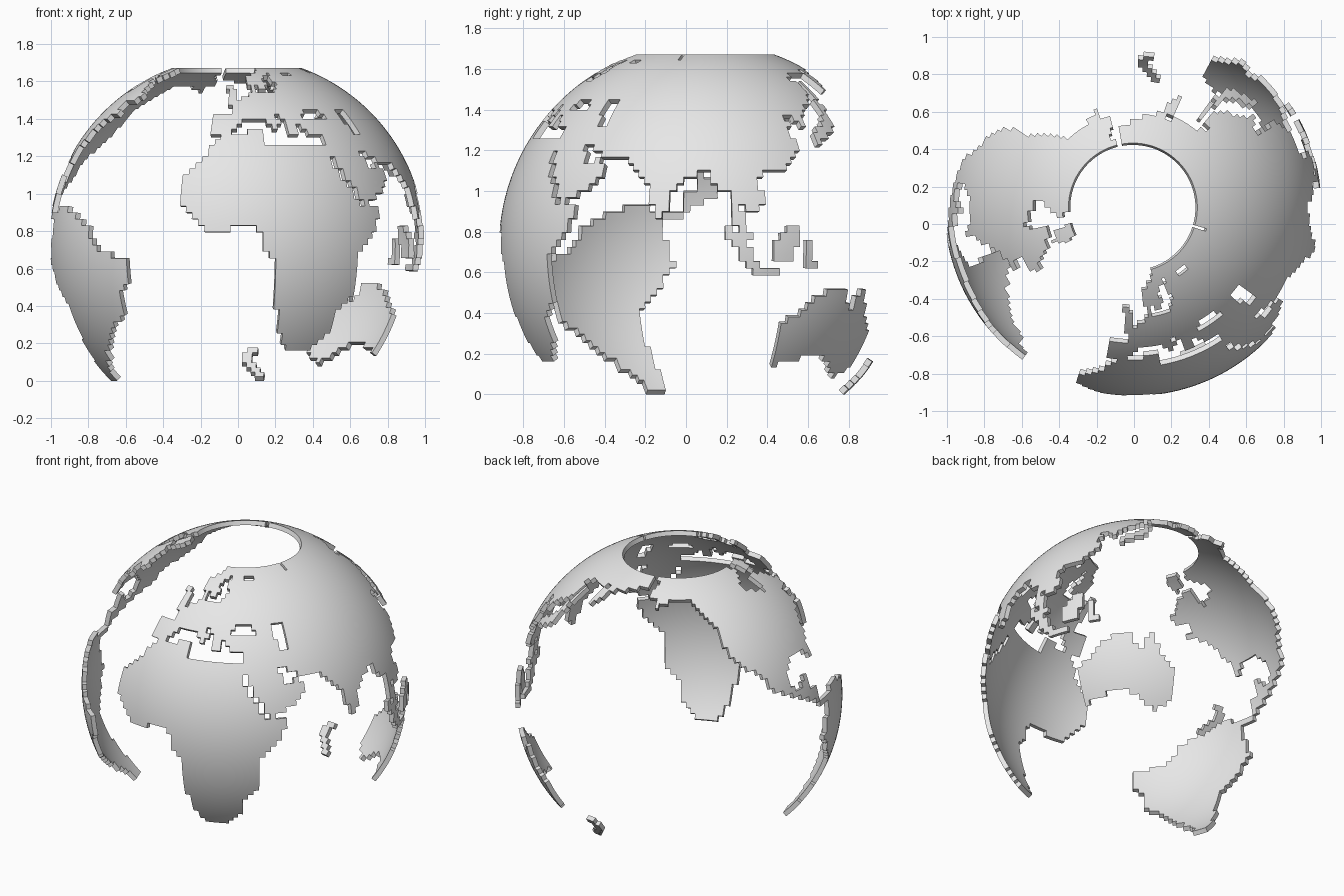
import bpy
import bmesh
from math import radians, sin, cos
from mathutils import Vector

# Globe shell settings: land is cut into square cells of longitude and latitude
RADIUS = 1.008
THICKNESS = 0.03
CENTRE = Vector((-0.006, 0.088, 0.725))
STEP = 2
SOUTH, NORTH = -46, 70
WEST, EAST = -180, 190

if "Cube" in bpy.data.objects:
    bpy.data.objects.remove(bpy.data.objects["Cube"], do_unlink=True)

# Coast profiles as (longitude, latitude)
africa = [
    (-6, 36), (10, 37.5), (11, 33), (20, 31), (32, 31.5), (34, 27), (37, 21), (43, 12),
    (51, 12), (48, 5), (41, -3), (40, -15), (35, -20), (35, -25), (32, -29), (27, -34),
    (18, -35), (15, -27), (12, -17), (13, -8), (9, -1), (9, 4), (4, 6), (-8, 4),
    (-17, 12), (-17, 21), (-10, 30)]

europe = [
    (-9, 37), (-9, 43.5), (-2, 43.5), (-2, 47), (-5, 48.5), (2, 51), (8, 54), (9, 57.5),
    (11, 54), (20, 54.5), (24, 59), (30, 60), (22, 60.5), (22, 63), (25, 65.5), (21, 65),
    (17, 61), (18, 59), (13, 55.5), (10, 59), (6, 58), (5, 62), (12, 66), (17, 71),
    (60, 71), (60, 36), (36, 36), (28, 36.5), (26, 40), (24, 40), (23, 36.5), (21, 37),
    (19, 42), (13, 45.5), (18, 40), (16, 38), (11, 43), (3, 43), (0, 39), (-2, 37)]

asia = [
    (60, 71), (190, 71), (190, 65), (180, 62.5), (170, 60), (163, 58), (162, 55),
    (157, 51), (156, 57), (163, 61), (155, 59), (143, 59), (136, 54.5), (141, 53),
    (140, 48), (132, 43), (128, 40), (129, 36), (126, 35), (125, 39), (121, 40),
    (118, 38), (122, 37), (119, 35), (122, 30), (117, 23), (108, 21), (106, 18),
    (109, 13), (105, 9), (100, 13), (103, 5), (104, 1), (101, 3), (98, 9), (98, 16),
    (94, 17), (91, 22), (87, 21), (80, 15), (80, 11), (77, 7), (73, 18), (70, 21),
    (66, 25), (57, 26), (50, 30), (44, 30), (44, 38), (60, 38)]

arabia = [
    (34, 37), (48, 37), (48, 29), (51, 24.5), (56, 25.5), (60, 22), (52, 16), (44, 12.5),
    (39, 21), (35, 28), (33, 31)]

north_america = [
    (-168, 66), (-162, 67), (-166, 68.5), (-162, 71), (-88, 71), (-82, 67), (-87, 64),
    (-94, 61), (-94, 58.5), (-88, 57), (-82, 55), (-80, 51.5), (-79, 55), (-77, 57),
    (-78, 62), (-70, 61), (-66, 59), (-64, 60), (-60, 55), (-55, 52), (-60, 50),
    (-66, 50), (-65, 47), (-60, 46), (-66, 43.5), (-71, 41.5), (-76, 38), (-76, 35),
    (-81, 31), (-80, 25.5), (-82, 27), (-84, 30), (-94, 29.5), (-97, 26), (-97, 21),
    (-94, 18), (-91, 19), (-90, 21.5), (-87, 21), (-89, 16), (-83, 15), (-83, 10),
    (-77, 9.5), (-77, 7.5), (-81, 7.5), (-86, 11), (-93, 15), (-105, 20), (-109, 26),
    (-114, 31), (-110, 23), (-117, 33), (-122, 37), (-124, 43), (-124, 48), (-130, 54),
    (-136, 59), (-146, 61), (-152, 59), (-165, 54.5), (-158, 58), (-165, 60.5),
    (-166, 64), (-161, 64.5)]

baffin = [(-80, 71), (-66, 71), (-62, 66), (-66, 62.5), (-74, 64.5), (-73, 68)]

south_america = [
    (-78, 8.5), (-72, 12), (-62, 10.5), (-52, 5), (-50, 0), (-44, -2.5), (-35, -5),
    (-35, -9), (-39, -14), (-41, -22), (-48, -26), (-53, -33), (-58, -35), (-57, -38),
    (-62, -39), (-65, -42), (-66, -47), (-75, -47), (-73, -38), (-71, -30), (-70, -18),
    (-76, -14), (-81, -5), (-80, 0), (-77, 4)]

australia = [
    (114, -22), (122, -18), (126, -14), (130, -12), (136, -12), (136, -15), (140, -18),
    (142, -10), (144, -14), (147, -19), (153, -25), (153, -31), (150, -38), (145, -39),
    (140, -38), (137, -34), (131, -31.5), (124, -33), (115, -35)]

sumatra = [(95, 6), (98, 5), (104, -1), (106, -6), (112, -6), (112, -8), (105, -8), (100, -2)]
borneo = [(109, 2), (113, 3), (117, 7), (119, 5), (117, 0), (116, -4), (110, -4)]
sulawesi = [(119, 1), (124, 2), (122, 0), (124, -6), (120, -6)]
honshu = [(130, 34), (136, 36.5), (140, 42), (140, 46), (145, 44), (142, 41), (141, 35), (131, 31)]
sakhalin = [(142, 54), (144, 54), (144, 46), (142, 46)]
britain = [(-6, 58.5), (-2, 58.5), (1, 53), (1, 50.5), (-5, 50), (-3, 54)]
new_zealand = [
    (172, -34), (175, -34), (179, -38), (175, -42), (170, -47), (166, -47), (172, -41), (174, -38)]

# Inland seas cut out of the land
seas = {
    "caspian": [(48, 46.5), (53, 46.5), (54, 37), (49.5, 37)],
    "black": [(28, 42), (30, 46), (38, 46.5), (41, 42)],
    "white": [(33, 67), (42, 67), (41, 64), (36, 64)],
    "ob_gulf": [(72, 71), (74, 71), (74, 66), (72, 66)],
    "arctic_strait": [(-116, 69), (-98, 69), (-98, 68), (-116, 68)],
}

# Objects and the outlines they are made of
parts = {
    "old_world_land": [africa, europe, asia, arabia],
    "north_america_land": [north_america, baffin],
    "south_america_land": [south_america],
    "australia_land": [australia],
    "sumatra_island": [sumatra],
    "borneo_islands": [borneo, sulawesi],
    "japan_islands": [honshu, sakhalin],
    "britain_island": [britain],
    "new_zealand_islands": [new_zealand],
}


def inside(outline, lon, lat):
    """Even-odd test of a point against an outline."""
    hit = False
    for (ax, ay), (bx, by) in zip(outline, outline[1:] + outline[:1]):
        if (ay > lat) != (by > lat) and lon < ax + (bx - ax) * (lat - ay) / (by - ay):
            hit = not hit
    return hit


def on_globe(lon, lat, radius):
    a, b = radians(lon), radians(lat)
    return CENTRE + radius * Vector((cos(b) * sin(a), -cos(b) * cos(a), sin(b)))


def land_cells(outlines):
    """South-west corners of all cells whose middle is on land."""
    cells = set()
    for lon in range(WEST, EAST, STEP):
        for lat in range(SOUTH, NORTH, STEP):
            # the small shift keeps the middle off the outline corners
            middle = (lon + STEP / 2 + 0.01, lat + STEP / 2 + 0.01)
            if any(inside(o, *middle) for o in outlines):
                if not any(inside(s, *middle) for s in seas.values()):
                    cells.add((lon, lat))
    return cells


def build_land(name, outlines, material):
    cells = land_cells(outlines)
    bm = bmesh.new()
    cache = {}

    def vert(lon, lat, depth):
        key = (lon, lat, depth)
        if key not in cache:
            cache[key] = bm.verts.new(on_globe(lon, lat, RADIUS - depth))
        return cache[key]

    for lon, lat in sorted(cells):
        east, north = lon + STEP, lat + STEP
        ring = [(lon, lat), (east, lat), (east, north), (lon, north)]
        neighbours = [(lon, lat - STEP), (east, lat), (lon, north), (lon - STEP, lat)]
        # outer and inner skin
        bm.faces.new([vert(*p, 0) for p in ring])
        bm.faces.new([vert(*p, THICKNESS) for p in reversed(ring)])
        # walls along the coast
        for i, other in enumerate(neighbours):
            if other not in cells:
                p, q = ring[i], ring[(i + 1) % len(ring)]
                bm.faces.new([vert(*q, 0), vert(*p, 0), vert(*p, THICKNESS), vert(*q, THICKNESS)])

    mesh = bpy.data.meshes.new(name)
    bm.to_mesh(mesh)
    bm.free()
    mesh.materials.append(material)
    obj = bpy.data.objects.new(name, mesh)
    bpy.context.collection.objects.link(obj)
    return obj


# Single plain grey
grey = bpy.data.materials.new("light_grey")
grey.use_nodes = True
grey.diffuse_color = (0.8, 0.8, 0.8, 1)
grey.node_tree.nodes["Principled BSDF"].inputs["Base Color"].default_value = grey.diffuse_color

bpy.ops.object.select_all(action="DESELECT")
for part, outlines in parts.items():
    land = build_land(part, outlines, grey)
    land.select_set(True)
    bpy.context.view_layer.objects.active = land
bpy.ops.object.shade_smooth_by_angle(angle=radians(30))
